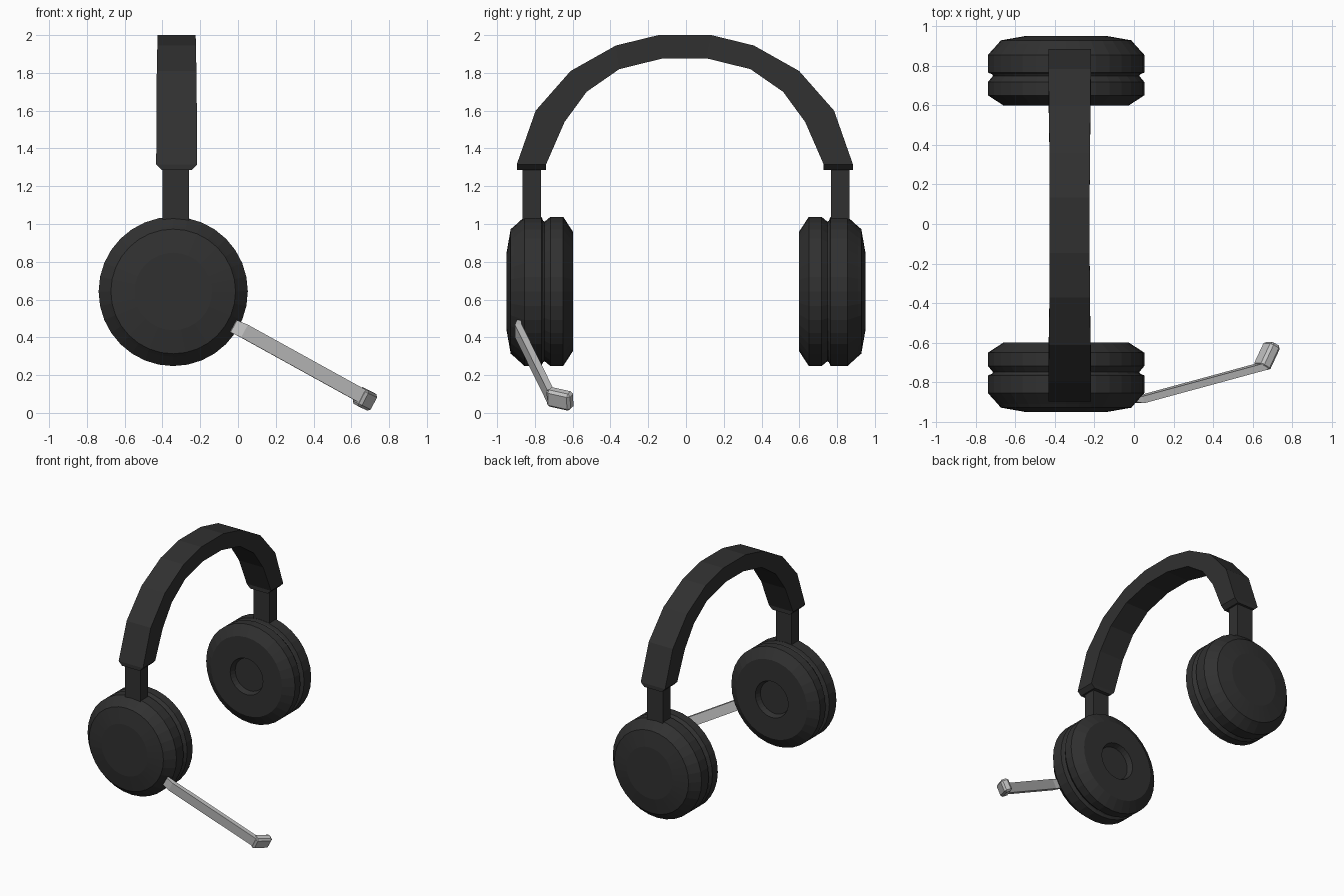
import bpy, bmesh, math
from mathutils import Vector, Matrix

if "Cube" in bpy.data.objects:
    bpy.data.objects.remove(bpy.data.objects["Cube"])


def material(name, r, g, b):
    m = bpy.data.materials.new(name)
    m.diffuse_color = (r, g, b, 1)
    m.use_nodes = True
    m.node_tree.nodes["Principled BSDF"].inputs["Base Color"].default_value = m.diffuse_color
    return m


BLACK = material("soft black", 0.03, 0.03, 0.03)
GREY = material("light grey", 0.55, 0.55, 0.55)


def finish(bm, name, mat):
    bmesh.ops.recalc_face_normals(bm, faces=bm.faces)
    me = bpy.data.meshes.new(name)
    bm.to_mesh(me)
    bm.free()
    me.materials.append(mat)
    ob = bpy.data.objects.new(name, me)
    bpy.context.collection.objects.link(ob)
    return ob


def loft(name, loops, mat):
    """Skin a chain of equal-sized closed loops and cap both ends."""
    bm = bmesh.new()
    rings = [[bm.verts.new(p) for p in loop] for loop in loops]
    n = len(rings[0])
    for a, b in zip(rings, rings[1:]):
        for i in range(n):
            j = (i + 1) % n
            bm.faces.new((a[i], a[j], b[j], b[i]))
    bm.faces.new(rings[0])
    bm.faces.new(rings[-1])
    return finish(bm, name, mat)


def lathe(name, profile, side, cx=-0.343, cz=0.643, n=32):
    loops = []
    for y, r in profile:
        loops.append([(cx + r * math.cos(2 * math.pi * i / n), side * y,
                       cz + r * math.sin(2 * math.pi * i / n)) for i in range(n)])
    return loft(name, loops, BLACK)


def box_loop(x0, x1, y0, y1, z):
    return [(x0, y0, z), (x1, y0, z), (x1, y1, z), (x0, y1, z)]


# Ear cups, cushions and sliding stems
SHELL = [(0.735, 0.36), (0.757, 0.375), (0.765, 0.395), (0.855, 0.395),
         (0.91, 0.345), (0.928, 0.33), (0.95, 0.205)]
CUSHION = [(0.64, 0.13), (0.598, 0.145), (0.598, 0.315), (0.65, 0.395),
           (0.718, 0.395), (0.748, 0.37)]
for side, label in ((-1, "near"), (1, "far")):
    lathe(label + "_ear_shell", SHELL, side)
    lathe(label + "_ear_cushion", CUSHION, side)
    loft(label + "_stem", [box_loop(-0.40, -0.26, side * 0.768, side * 0.865, z)
                           for z in (0.95, 1.33)], BLACK)

# Headband: arc of paired outer and inner points, with tapered ends
half = [  # outer y, z, inner y, z, half width
    (0.89, 1.285, 0.735, 1.285, 0.078),
    (0.89, 1.315, 0.735, 1.315, 0.108),
    (0.79, 1.60, 0.637, 1.54, 0.107),
    (0.605, 1.81, 0.52, 1.70, 0.105),
    (0.365, 1.945, 0.347, 1.82, 0.102),
    (0.14, 2.0, 0.115, 1.877, 0.101)]
stations = [(-a, b, -c, d, w) for a, b, c, d, w in half] + half[::-1]
BX, BY = -0.325, -0.006
loft("headband", [[(BX - w, BY + a, b), (BX + w, BY + a, b),
                   (BX + w, BY + c, d), (BX - w, BY + c, d)]
                  for a, b, c, d, w in stations], BLACK)

# Microphone arm: flat bar with a short bent start
up = Vector((0.48, 0, 0.88))
thick = Vector((-0.25, 0.97, 0.1)).normalized()
path = [(-0.025, -0.885, 0.46), (0.03, -0.888, 0.435), (0.655, -0.718, 0.09)]
loops = []
for p, w, t in zip(path, (0.036, 0.038, 0.038), (0.012, 0.018, 0.018)):
    p = Vector(p)
    loops.append([p + up * w * a + thick * t * b
                  for a, b in ((-1, -1), (1, -1), (1, 1), (-1, 1))])
loft("microphone_arm", loops, GREY)

# Microphone tip: small chamfered block turned toward the mouth
d = Vector((0.42, 0.9, -0.2)).normalized()
v = (up - d * up.dot(d)).normalized()
u = d.cross(v)
bm = bmesh.new()
bmesh.ops.create_cube(bm, size=1)
bmesh.ops.scale(bm, vec=(0.062, 0.14, 0.1), verts=bm.verts)
bmesh.ops.bevel(bm, geom=list(bm.edges), offset=0.014, segments=1, affect='EDGES')
rot = Matrix((u, d, v)).transposed().to_4x4()
bmesh.ops.transform(bm, matrix=Matrix.Translation((0.672, -0.667, 0.074)) @ rot,
                    verts=bm.verts)
finish(bm, "microphone_tip", GREY)
